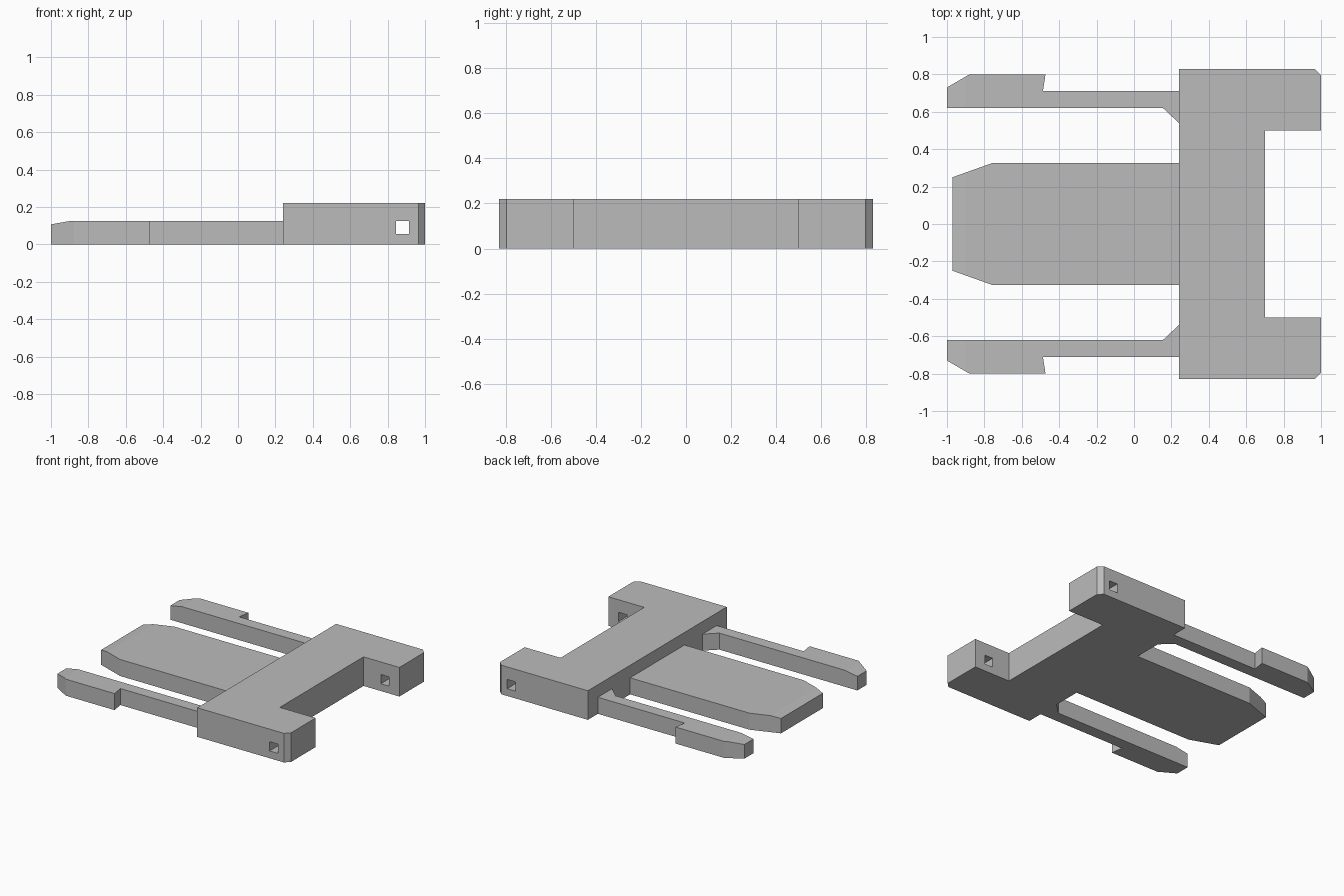
import bpy
import bmesh
from mathutils import Vector

default = bpy.data.objects.get("Cube")
if default:
    bpy.data.objects.remove(default, do_unlink=True)

grey = bpy.data.materials.new("plain grey")
grey.use_nodes = True
GREY = (0.5, 0.5, 0.5, 1)
grey.diffuse_color = GREY
grey.node_tree.nodes["Principled BSDF"].inputs["Base Color"].default_value = GREY

BLOCK_TOP = 0.22
PRONG_TOP = 0.125


def extrude(name, outline, height, slope_tip=False):
    """Raise a flat outline from the ground, optionally shaving the tip's top."""
    bm = bmesh.new()
    face = bm.faces.new([bm.verts.new((x, y, 0)) for x, y in outline])
    raised = bmesh.ops.extrude_face_region(bm, geom=[face])["geom"]
    verts = [v for v in raised if isinstance(v, bmesh.types.BMVert)]
    bmesh.ops.translate(bm, verts=verts, vec=(0, 0, height))
    if slope_tip:
        geom = bm.verts[:] + bm.edges[:] + bm.faces[:]
        cut = bmesh.ops.bisect_plane(bm, geom=geom, plane_co=(-0.9, 0, height),
                                     plane_no=Vector((-0.18, 0, 1)).normalized(),
                                     clear_outer=True)
        rim = [e for e in cut["geom_cut"] if isinstance(e, bmesh.types.BMEdge)]
        bmesh.ops.holes_fill(bm, edges=[e for e in rim if e.is_boundary])
    bmesh.ops.recalc_face_normals(bm, faces=bm.faces)
    mesh = bpy.data.meshes.new(name)
    bm.to_mesh(mesh)
    bm.free()
    mesh.materials.append(grey)
    obj = bpy.data.objects.new(name, mesh)
    bpy.context.collection.objects.link(obj)
    return obj


def mirrored(half):
    """Complete a half outline across the centre line."""
    return half + [(x, -y) for x, y in reversed(half)]


# Rear block with two lugs
block = extrude("buckle_body", mirrored([
    (0.24, 0.83), (0.965, 0.83), (1, 0.795), (1, 0.5), (0.7, 0.5)]), BLOCK_TOP)

# Square pin hole running through both lugs
bpy.ops.mesh.primitive_cube_add(size=1, location=(0.88, 0, 0.09))
cutter = bpy.context.object
cutter.name = "pin_hole_cutter"
cutter.scale = (0.07, 2, 0.07)
cutter.hide_render = True
cutter.data.materials.append(grey)
hole = block.modifiers.new("pin hole", "BOOLEAN")
hole.operation = "DIFFERENCE"
hole.solver = "EXACT"
hole.object = cutter
bpy.context.view_layer.objects.active = block
bpy.ops.object.modifier_apply(modifier=hole.name)
bpy.data.objects.remove(cutter, do_unlink=True)

# Central tongue
extrude("centre_tongue", mirrored([(0.24, 0.325), (-0.76, 0.325), (-0.97, 0.25)]),
        PRONG_TOP, slope_tip=True)

# Barbed spring arms on both sides
arm = [(0.24, 0.54), (0.155, 0.62), (-1, 0.62), (-1, 0.73), (-0.88, 0.8),
       (-0.473, 0.8), (-0.487, 0.71), (0.24, 0.71)]
for side, sign in (("left", -1), ("right", 1)):
    extrude(f"spring_arm_{'front' if sign < 0 else 'back'}",
            [(x, sign * y) for x, y in arm], PRONG_TOP, slope_tip=True)
